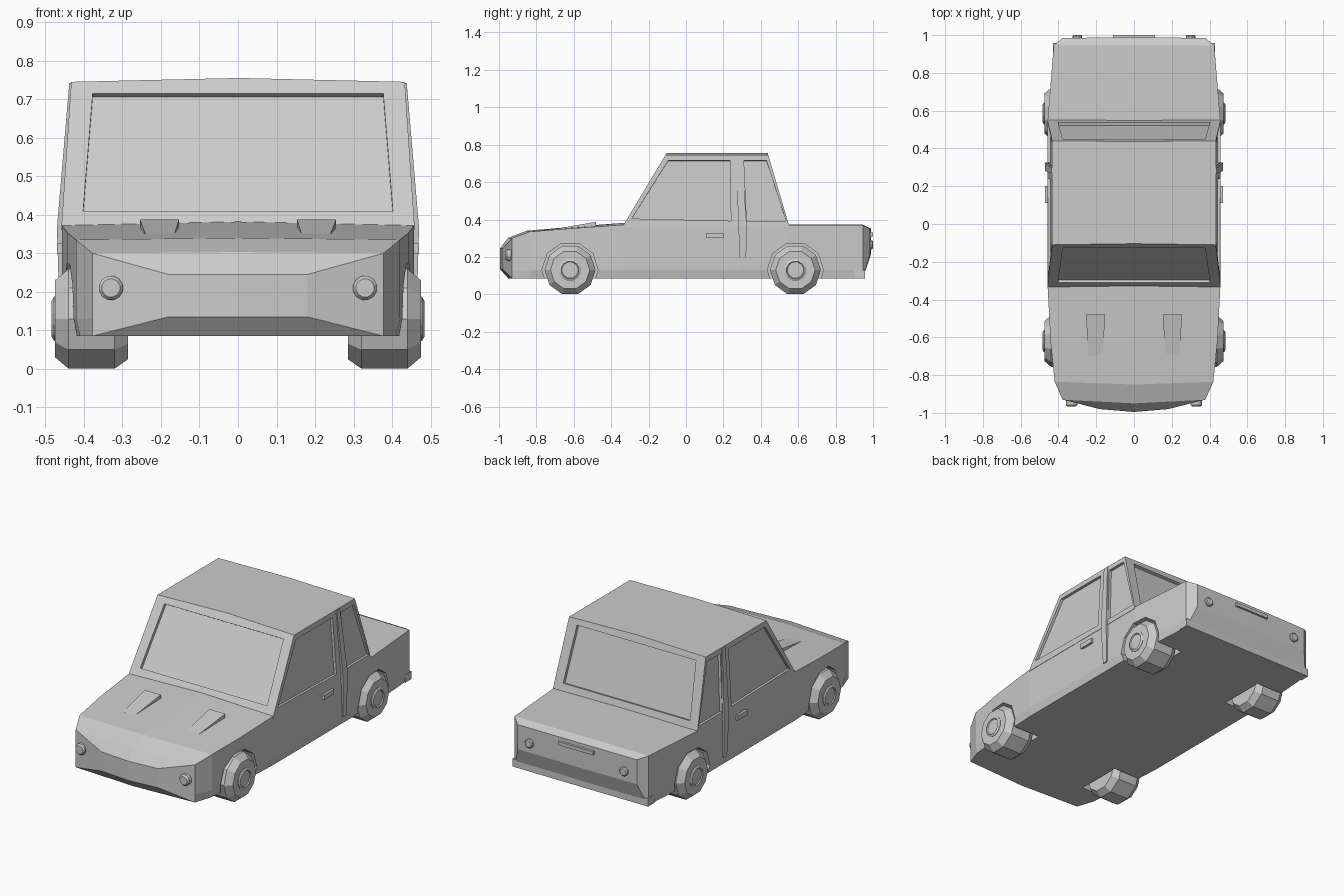
import bpy, bmesh
from math import sin, cos, pi
from mathutils import Vector

if "Cube" in bpy.data.objects:
    bpy.data.objects.remove(bpy.data.objects["Cube"])


def finish(name, bm):
    bmesh.ops.recalc_face_normals(bm, faces=bm.faces[:])
    me = bpy.data.meshes.new(name)
    bm.to_mesh(me)
    bm.free()
    ob = bpy.data.objects.new(name, me)
    bpy.context.collection.objects.link(ob)
    return ob


def loft(name, rings, split=False):
    """Skin a list of equal-length point rings and cap both ends."""
    bm = bmesh.new()
    vs = [[bm.verts.new(p) for p in r] for r in rings]
    n = len(vs[0])
    for a, b in zip(vs, vs[1:]):
        for i in range(n):
            j = (i + 1) % n
            bm.faces.new((a[i], a[j], b[j], b[i]))
    for r in (vs[0], vs[-1]):
        if split:  # cap folded along the centre line
            h = n // 2
            bm.faces.new(r[:h + 1])
            bm.faces.new(r[h:] + r[:1])
        else:
            bm.faces.new(r)
    return finish(name, bm)


def box(name, x0, x1, y0, y1, z0, z1):
    return loft(name, [[(x0, y0, z), (x1, y0, z), (x1, y1, z), (x0, y1, z)] for z in (z0, z1)])


def lathe(name, centre, axis, steps, sides):
    """Rings of radius r at offset d along axis 'x' or 'y'."""
    cx, cy, cz = centre
    rings = []
    for d, r in steps:
        ring = []
        for i in range(sides):
            a = 2 * pi * (i + .5) / sides - pi / 2
            u, v = r * cos(a), r * sin(a)
            ring.append((cx + d, cy + u, cz + v) if axis == 'x' else (cx + u, cy + d, cz + v))
        rings.append(ring)
    return loft(name, rings)


def cut(ob, cutter):
    m = ob.modifiers.new("cut", 'BOOLEAN')
    m.operation, m.solver, m.object = 'DIFFERENCE', 'EXACT', cutter
    bpy.context.view_layer.objects.active = ob
    bpy.ops.object.modifier_apply(modifier=m.name)
    bpy.data.objects.remove(cutter)


def recess(ob, pts, depth=.018):
    """Sink a window outline into a panel."""
    p = [Vector(q) for q in pts]
    n = (p[1] - p[0]).cross(p[2] - p[0]).normalized() * depth
    cut(ob, loft("window_cutter", [[q - n for q in p], [q + n for q in p]]))


# lower body: y, centre y, half width, bottom, top, crown, sill tuck
sections = [
    (-.98, -.995, .18, .135, .245, 0, 0),
    (-.93, -.95, .378, .085, .30, .003, 0),
    (-.835, -.85, .42, .085, .335, .005, .01),
    (-.62, -.62, .442, .085, .352, .008, .01),
    (-.335, -.335, .457, .085, .372, .01, .01),
    (.55, .55, .457, .085, .37, .004, .01),
    (.945, .945, .425, .085, .37, .002, .005),
    (.985, .988, .378, .21, .35, .002, 0)]
rings = []
for y, yc, w, zb, zt, c, t in sections:
    half = [(w - t, y, zb), (w, y, zb + .045), (w, y, zt)]
    rings.append([(0, yc, zb)] + half + [(0, yc, zt + c)] + [(-a, b, d) for a, b, d in half[::-1]])
body = loft("lower_body", rings, split=True)

# rear bumper
box("rear_bumper", -.43, .43, .90, .957, .085, .13)

# wheels, hubs and their arches
for s, side in ((1, "right"), (-1, "left")):
    for y, end in ((-.62, "front"), (.585, "rear")):
        cut(body, lathe("arch_cutter", (0, y, .13), 'x', [(s * .27, .15), (s * .6, .15)], 10))
        steps = [(.285, .11), (.32, .136), (.44, .136), (.475, .105)]
        lathe(f"{end}_{side}_wheel", (0, y, .13), 'x', [(s * d, r) for d, r in steps], 10)
        hub = [(.47, .06), (.477, .06), (.484, .048), (.478, .044)]
        lathe(f"{end}_{side}_hub", (0, y, .13), 'x', [(s * d, r) for d, r in hub], 12)

# cabin with slightly crowned roof
roof = [(-.433, -.11, .745), (0, -.104, .755), (.433, -.11, .745),
        (.433, .44, .745), (0, .437, .755), (-.433, .44, .745)]
belt = [(-.459, -.341, .36), (0, -.341, .36), (.459, -.341, .36),
        (.459, .553, .36), (0, .553, .36), (-.459, .553, .36)]
cabin = loft("cabin", [belt, roof])


def side_x(z):
    return .458 - .0667 * (z - .37)


# recessed windscreen, rear window and side windows
for f in (lambda z: -.335 + .6 * (z - .37), lambda z: .55 - .293 * (z - .37)):
    recess(cabin, [(-.402, f(.41), .41), (.402, f(.41), .41), (.377, f(.715), .715), (-.377, f(.715), .715)])
side_windows = [[(-.29, .405), (.24, .393), (.235, .715), (-.095, .715)],
                [(.325, .393), (.535, .393), (.43, .715), (.31, .715)]]
for s in (1, -1):
    for outline in side_windows:
        recess(cabin, [(s * side_x(z), y, z) for y, z in outline], .015)

# details on both sides
for s, side in ((1, "right"), (-1, "left")):
    # door pillar strip running from sill to roof
    loft(f"{side}_door_pillar", [
        [(s * x0, y0, z), (s * x1, y0, z), (s * x1, y1, z), (s * x0, y1, z)]
        for x0, x1, y0, y1, z in ((.44, .463, .29, .32, .13), (.44, .47, .28, .325, .365),
                                  (.415, .438, .268, .298, .742))])
    box(f"{side}_door_handle", s * .44, s * .47, .11, .20, .30, .327)
    # wedge-shaped hood vents
    loft(f"{side}_hood_vent", [
        [(s * a, y, .32), (s * b, y, .32), (s * b, y, z), (s * a, y, z)]
        for a, b, y, z in ((.165, .24, -.70, .349), (.153, .255, -.48, .388))])
    # lamps
    lathe(f"{side}_headlight", (s * .33, 0, .21), 'y', [(-.90, .032), (-.957, .032), (-.966, .024)], 12)
    lathe(f"{side}_tail_light", (s * .30, 0, .265), 'y', [(.95, .026), (.995, .026), (1, .02)], 10)

# rear trim bar
box("trunk_bar", -.11, .11, .96, 1.0, .31, .33)
